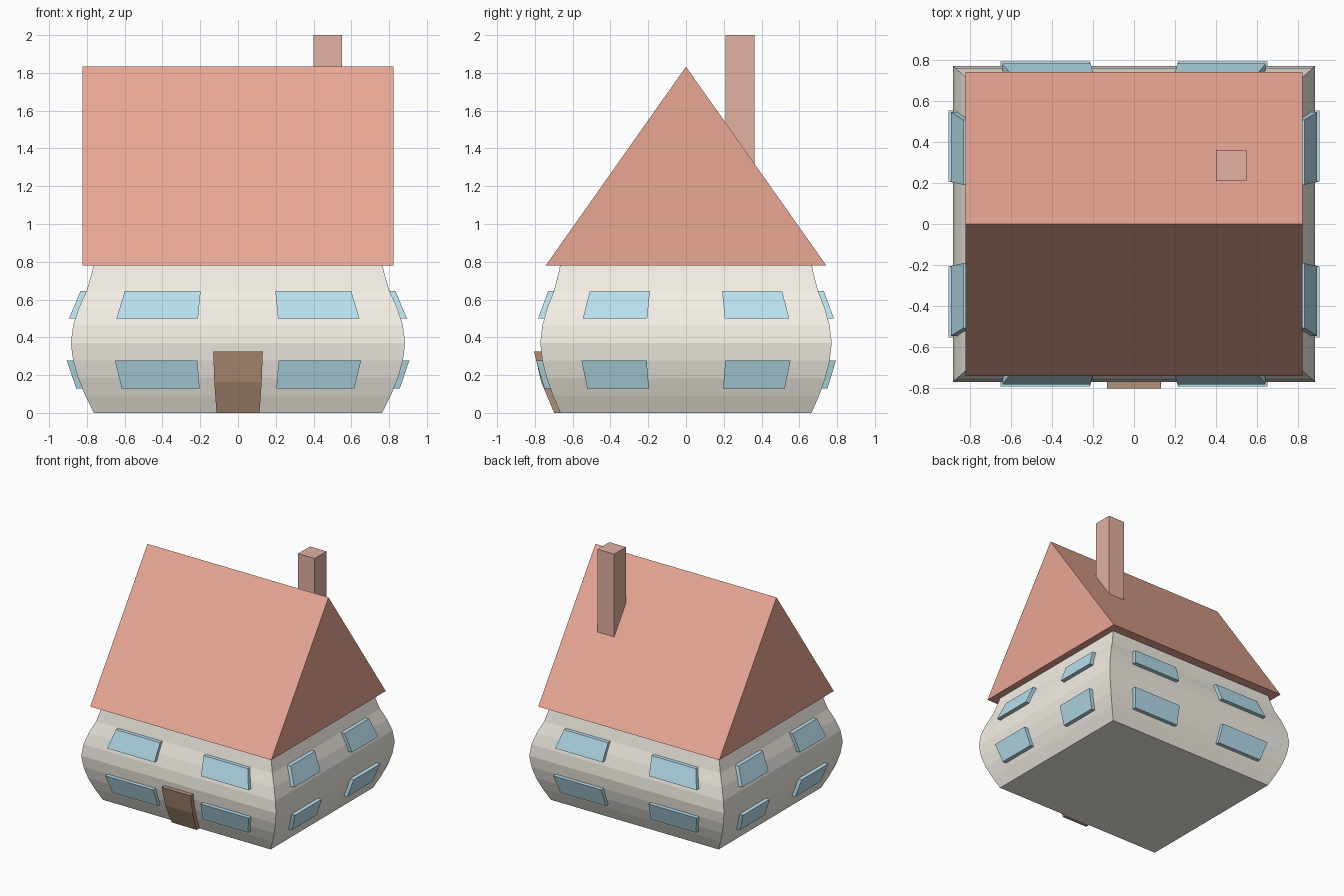
import bpy, bmesh

if "Cube" in bpy.data.objects:
    bpy.data.objects.remove(bpy.data.objects["Cube"])

WX, WY = 0.763, 0.665          # wall half sizes at ground level
PROFILE = [(0, 1), (0.0925, 1.06), (0.185, 1.11), (0.2775, 1.144), (0.37, 1.16),
           (0.4625, 1.144), (0.555, 1.105), (0.6475, 1.05), (0.74, 1.015), (0.79, 1.0)]


def swell(z):
    """Bulge factor of the house at height z."""
    for (z0, s0), (z1, s1) in zip(PROFILE, PROFILE[1:]):
        if z <= z1:
            return s0 + (s1 - s0) * (z - z0) / (z1 - z0)
    return PROFILE[-1][1]


def material(name, rgb):
    m = bpy.data.materials.new(name)
    m.diffuse_color = (*rgb, 1)
    m.use_nodes = True
    m.node_tree.nodes["Principled BSDF"].inputs["Base Color"].default_value = m.diffuse_color
    return m


CREAM = material("cream", (0.91, 0.87, 0.79))
RED = material("roof_red", (0.82, 0.39, 0.30))
BLUE = material("window_blue", (0.48, 0.75, 0.86))
BROWN = material("door_brown", (0.45, 0.29, 0.19))
BRICK = material("brick", (0.77, 0.44, 0.36))


def loft(name, rings, mat):
    """Closed solid through rings of equal point count."""
    bm = bmesh.new()
    vs = [[bm.verts.new(p) for p in ring] for ring in rings]
    n = len(vs[0])
    for a, b in zip(vs, vs[1:]):
        for i in range(n):
            j = (i + 1) % n
            bm.faces.new((a[i], a[j], b[j], b[i]))
    bm.faces.new(vs[0][::-1])
    bm.faces.new(vs[-1])
    bmesh.ops.recalc_face_normals(bm, faces=bm.faces)
    me = bpy.data.meshes.new(name)
    bm.to_mesh(me)
    bm.free()
    me.materials.append(mat)
    ob = bpy.data.objects.new(name, me)
    bpy.context.collection.objects.link(ob)
    return ob


def rect(x0, x1, y0, y1, z, s=1):
    return [(x * s, y * s, z) for x, y in ((x0, y0), (x1, y0), (x1, y1), (x0, y1))]


def swollen_box(name, x0, x1, y0, y1, levels, mat):
    return loft(name, [rect(x0, x1, y0, y1, z, swell(z)) for z in levels], mat)


# Bulging walls
swollen_box("walls", -WX, WX, -WY, WY, [z for z, _ in PROFILE], CREAM)

# Windows: two floors, two per side, all four sides
for floor, levels in (("lower", (0.13, 0.277)), ("upper", (0.50, 0.645))):
    for sx in (-1, 1):
        for sy in (-1, 1):
            swollen_box(f"{floor}_long_side_window", *sorted((sx * 0.188, sx * 0.57)),
                        *sorted((sy * (WY - 0.03), sy * (WY + 0.029))), levels, BLUE)
            swollen_box(f"{floor}_gable_side_window", *sorted((sx * (WX - 0.03), sx * (WX + 0.03))),
                        *sorted((sy * 0.182, sy * 0.484)), levels, BLUE)

# Door following the wall curve
swollen_box("door", -0.114, 0.114, -0.698, -0.63, (0, 0.163, 0.325), BROWN)

# Gable roof
loft("roof", [[(x, -0.743, 0.78), (x, 0.743, 0.78), (x, 0, 1.833)] for x in (-0.823, 0.823)], RED)

# Chimney
loft("chimney", [rect(0.40, 0.55, 0.21, 0.362, z) for z in (1.1, 2.0)], BRICK)
